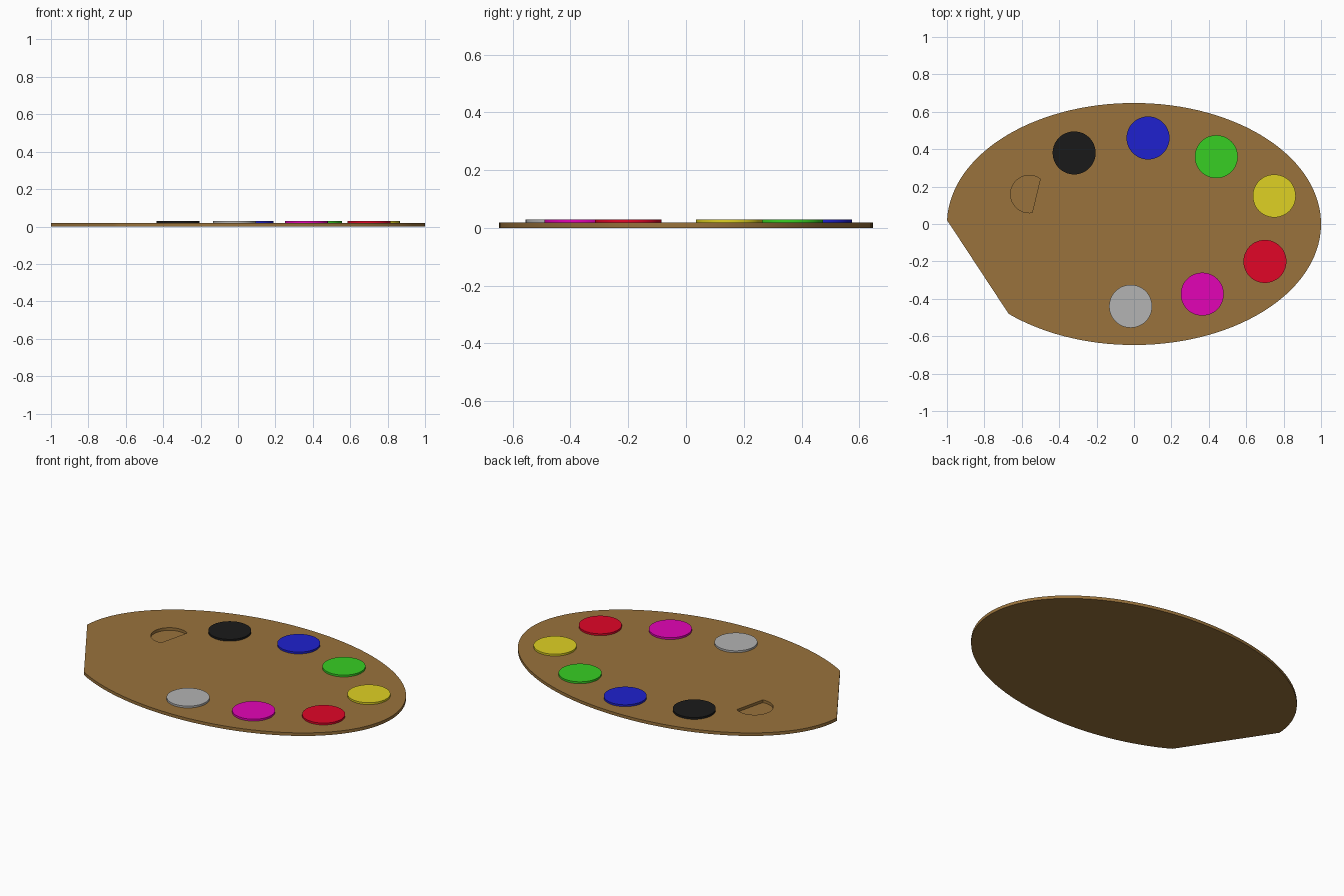
import bpy, bmesh
from math import cos, sin, radians, atan2, pi

if "Cube" in bpy.data.objects:
    bpy.data.objects.remove(bpy.data.objects["Cube"])

TOP, PAINT_TOP = 0.018, 0.029


def material(name, rgb):
    m = bpy.data.materials.new(name)
    m.diffuse_color = (*[(c / 255) ** 2.2 for c in rgb], 1)
    m.use_nodes = True
    m.node_tree.nodes["Principled BSDF"].inputs["Base Color"].default_value = m.diffuse_color
    return m


def arc(cx, cy, rx, ry, a0, a1, n, closed=False):
    last = n if closed else n - 1
    return [(cx + rx * cos(a0 + (a1 - a0) * i / last),
             cy + ry * sin(a0 + (a1 - a0) * i / last)) for i in range(n)]


def slab(name, outline, z0, z1, mat=None):
    bm = bmesh.new()
    face = bm.faces.new([bm.verts.new((x, y, z0)) for x, y in outline])
    ext = bmesh.ops.extrude_face_region(bm, geom=[face], use_keep_orig=True)
    verts = [g for g in ext["geom"] if isinstance(g, bmesh.types.BMVert)]
    bmesh.ops.translate(bm, verts=verts, vec=(0, 0, z1 - z0))
    bmesh.ops.recalc_face_normals(bm, faces=bm.faces)
    me = bpy.data.meshes.new(name)
    bm.to_mesh(me)
    bm.free()
    ob = bpy.data.objects.new(name, me)
    bpy.context.collection.objects.link(ob)
    if mat:
        me.materials.append(mat)
    return ob


def activate(ob):
    bpy.ops.object.select_all(action='DESELECT')
    ob.select_set(True)
    bpy.context.view_layer.objects.active = ob


def smooth(ob):
    activate(ob)
    bpy.ops.object.shade_smooth_by_angle(angle=radians(30))


# Oval board with a straight cut across the front left
wood = material("wood", (152, 114, 62))
start = atan2(-0.48 / 0.647, -0.67)
board = slab("board", arc(0, 0, 1, 0.647, start, pi - radians(1.8), 110), 0, TOP, wood)

# D-shaped thumb recess, closed at the bottom
cutter = slab("thumb_cutter", arc(-0.56, 0.16, 0.1, 0.1, radians(54), radians(279), 32),
              0.002, 0.1, wood)
cutter.hide_render = True
mod = board.modifiers.new("thumb_recess", 'BOOLEAN')
mod.object, mod.operation, mod.solver = cutter, 'DIFFERENCE', 'EXACT'
activate(board)
bpy.ops.object.modifier_apply(modifier=mod.name)
bpy.data.objects.remove(cutter)
smooth(board)

# Paint discs
paints = [
    ("black", -0.32, 0.38, (32, 32, 32)),
    ("blue", 0.075, 0.46, (36, 38, 205)),
    ("green", 0.44, 0.36, (58, 205, 40)),
    ("yellow", 0.75, 0.15, (222, 208, 40)),
    ("red", 0.70, -0.20, (224, 14, 44)),
    ("magenta", 0.365, -0.375, (226, 12, 180)),
    ("grey", -0.018, -0.44, (178, 178, 178)),
]
for name, x, y, rgb in paints:
    smooth(slab(name + "_paint", arc(x, y, 0.115, 0.115, 0, 2 * pi, 48, True),
                TOP - 0.002, PAINT_TOP, material(name, rgb)))
